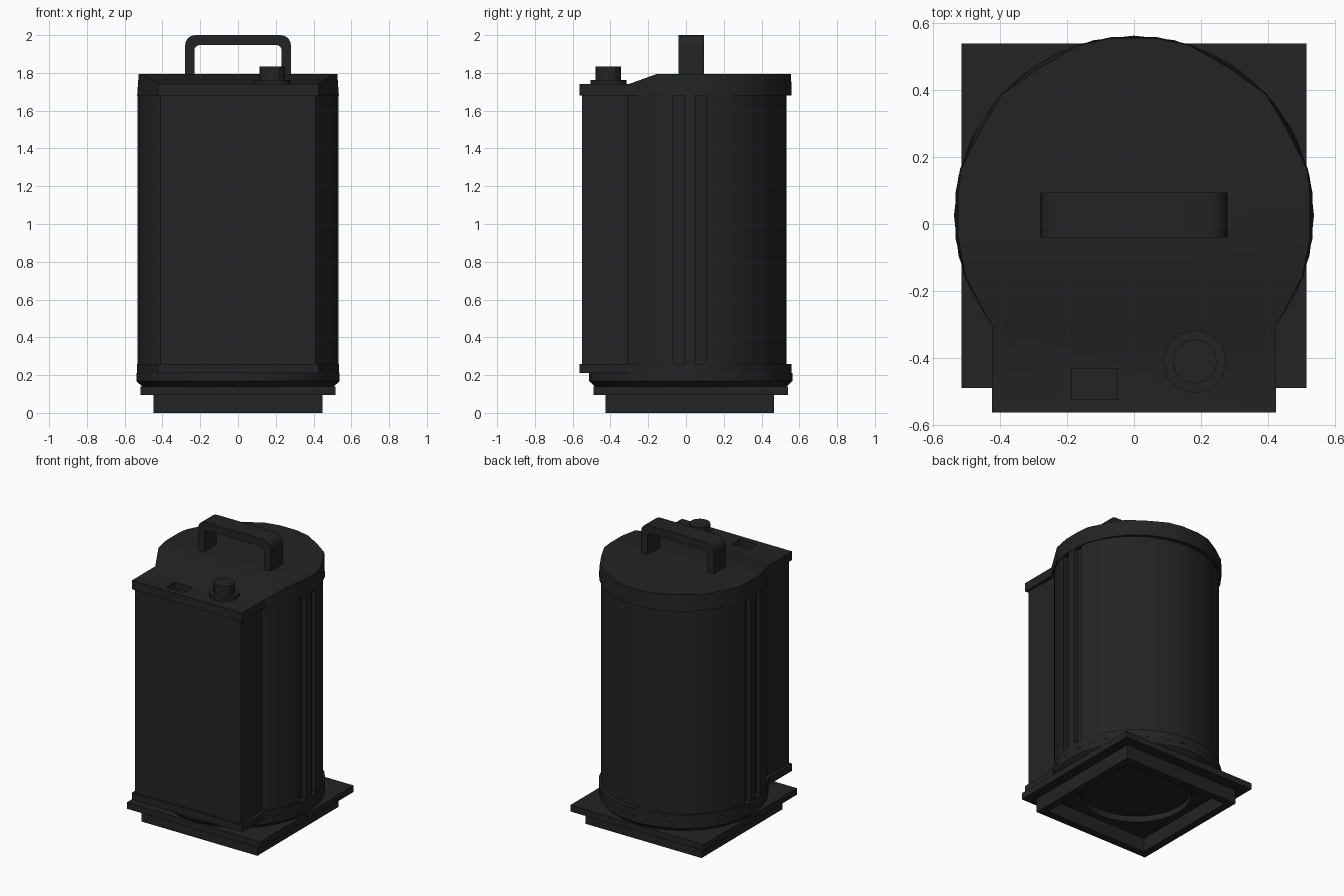
import bpy, bmesh, math
from mathutils import Vector

cube = bpy.data.objects.get("Cube")
if cube:
    bpy.data.objects.remove(cube, do_unlink=True)

charcoal = bpy.data.materials.new("charcoal_plastic")
charcoal.use_nodes = True
COLOUR = (0.017, 0.017, 0.017, 1)
charcoal.diffuse_color = COLOUR
charcoal.node_tree.nodes["Principled BSDF"].inputs["Base Color"].default_value = COLOUR

CY, R = 0.025, 0.538   # centre and radius of the round housing


def finish(name, bm, smooth=True):
    bmesh.ops.recalc_face_normals(bm, faces=bm.faces)
    mesh = bpy.data.meshes.new(name)
    bm.to_mesh(mesh)
    bm.free()
    mesh.materials.append(charcoal)
    obj = bpy.data.objects.new(name, mesh)
    bpy.context.collection.objects.link(obj)
    bpy.ops.object.select_all(action='DESELECT')
    obj.select_set(True)
    bpy.context.view_layer.objects.active = obj
    if smooth:
        bpy.ops.object.shade_smooth_by_angle(angle=math.radians(25))
    return obj


def loft(name, rings, top=None, smooth=True):
    """Skin equal-length rings and close both ends; top may split the upper end."""
    bm = bmesh.new()
    loops = [[bm.verts.new(p) for p in ring] for ring in rings]
    n = len(loops[0])
    for a, b in zip(loops, loops[1:]):
        for i in range(n):
            j = (i + 1) % n
            bm.faces.new((a[i], a[j], b[j], b[i]))
    bm.faces.new(loops[0][::-1])
    for face in top or [range(n)]:
        bm.faces.new([loops[-1][i] for i in face])
    return finish(name, bm, smooth)


def at(points, z):
    return [(x, y, z) for x, y in points]


def circle(r, n, x=0, y=CY):
    return [(x + r * math.cos(math.tau * i / n), y + r * math.sin(math.tau * i / n))
            for i in range(n)]


def rect(x0, x1, y0, y1):
    return [(x0, y0), (x1, y0), (x1, y1), (x0, y1)]


def mirrored(half):
    """Right half runs from the front to the back; add its left twin."""
    return half + [(-x, y) for x, y in reversed(half)]


def carve(obj, cutter):
    mod = obj.modifiers.new("recess", 'BOOLEAN')
    mod.operation = 'DIFFERENCE'
    mod.solver = 'EXACT'
    mod.object = cutter
    bpy.ops.object.select_all(action='DESELECT')
    obj.select_set(True)
    bpy.context.view_layer.objects.active = obj
    bpy.ops.object.modifier_apply(modifier=mod.name)
    bpy.data.objects.remove(cutter, do_unlink=True)


# Round outline with a square front, shared by the lid and the collar
ANGLES = [-20, -7, 7, 15, 29, 42.5, 57, 72, 83]
PULLED = {29: 0.975, 57: 0.975, -7: 0.985, 7: 0.985}


def housing(pull=False):
    half = [(0.425, -0.563), (0.425, -0.305)]
    for a in ANGLES:
        r = R * (PULLED.get(a, 0.995) if pull else 1)
        t = math.radians(a)
        half.append((r * math.cos(t), CY + r * math.sin(t)))
    return mirrored(half)


# Lid: level round top that slopes down to a lower front deck
upper = [(x, y, 1.74 if y < -0.25 else 1.793) for x, y in housing(True)]
n = len(upper)
lid = loft("lid", [at(housing(), 1.68), upper],
           top=[(0, 1, n - 2, n - 1), (1, 2, n - 3, n - 2), range(2, n - 2)])
carve(lid, loft("socket_cutter", [at(rect(-0.185, -0.05, -0.525, -0.432), z)
                                  for z in (1.70, 1.85)], smooth=False))

# Body: flat front tank running into a round back, two grooves on each side
def side(y, inset=0):
    t = math.asin((y - CY) / 0.507)
    return (0.533 * math.cos(t) - inset, y)


half = [(0.41, -0.55)]
half += [side(-0.31 + 0.035 * i) for i in range(7)]
for y0, y1 in ((-0.07, -0.01), (0.05, 0.105)):
    half += [side(y0), side(y0, 0.03), side(y1, 0.03), side(y1)]
for i in range(1, 15):
    t = math.radians(10 + 79 * i / 14)
    half.append((0.533 * math.cos(t), CY + 0.507 * math.sin(t)))
body_outline = mirrored(half)
loft("body", [at(body_outline, 0.25), at(body_outline, 1.69)])

# Lower collar with front lip, over a chamfered round foot
loft("collar", [at(housing(), 0.21), at(housing(), 0.26)])
loft("round_foot", [at(circle(0.505, 28), 0.138), at(circle(R, 28), 0.168),
                    at(circle(R, 28), 0.212)])

# Square base plate with a round opening underneath
plate = loft("base_plate", [at(rect(-0.515, 0.515, -0.49, 0.54), z)
                            for z in (0.096, 0.14)], smooth=False)
carve(plate, loft("opening_cutter", [at(circle(0.35, 32), z) for z in (0.0, 0.2)]))

# Hollow square plinth
plinth = loft("plinth", [at(rect(-0.447, 0.447, -0.425, 0.467), z)
                         for z in (0, 0.0965)], smooth=False)
carve(plinth, loft("plinth_cutter", [at(rect(-0.395, 0.395, -0.373, 0.415), z)
                                     for z in (-0.1, 0.2)], smooth=False))


# Carry handle: rounded U profile extruded front to back
def arch(half_width, top, radius):
    pts = [(half_width, 1.785)]
    for i in range(6):
        t = math.radians(18 * i)
        pts.append((half_width - radius + radius * math.cos(t),
                    top - radius + radius * math.sin(t)))
    return mirrored(pts)


profile = arch(0.28, 2.0, 0.055) + arch(0.23, 1.947, 0.025)[::-1]
loft("handle", [[(x, y, z) for x, z in profile] for y in (-0.041, 0.094)])

# Knob and its ring on the front deck
for name, r, z0, z1 in (("knob_ring", 0.095, 1.73, 1.763), ("knob", 0.067, 1.75, 1.833)):
    ring = circle(r, 12, 0.182, -0.411)
    loft(name, [at(ring, z0), at(ring, z1)])
